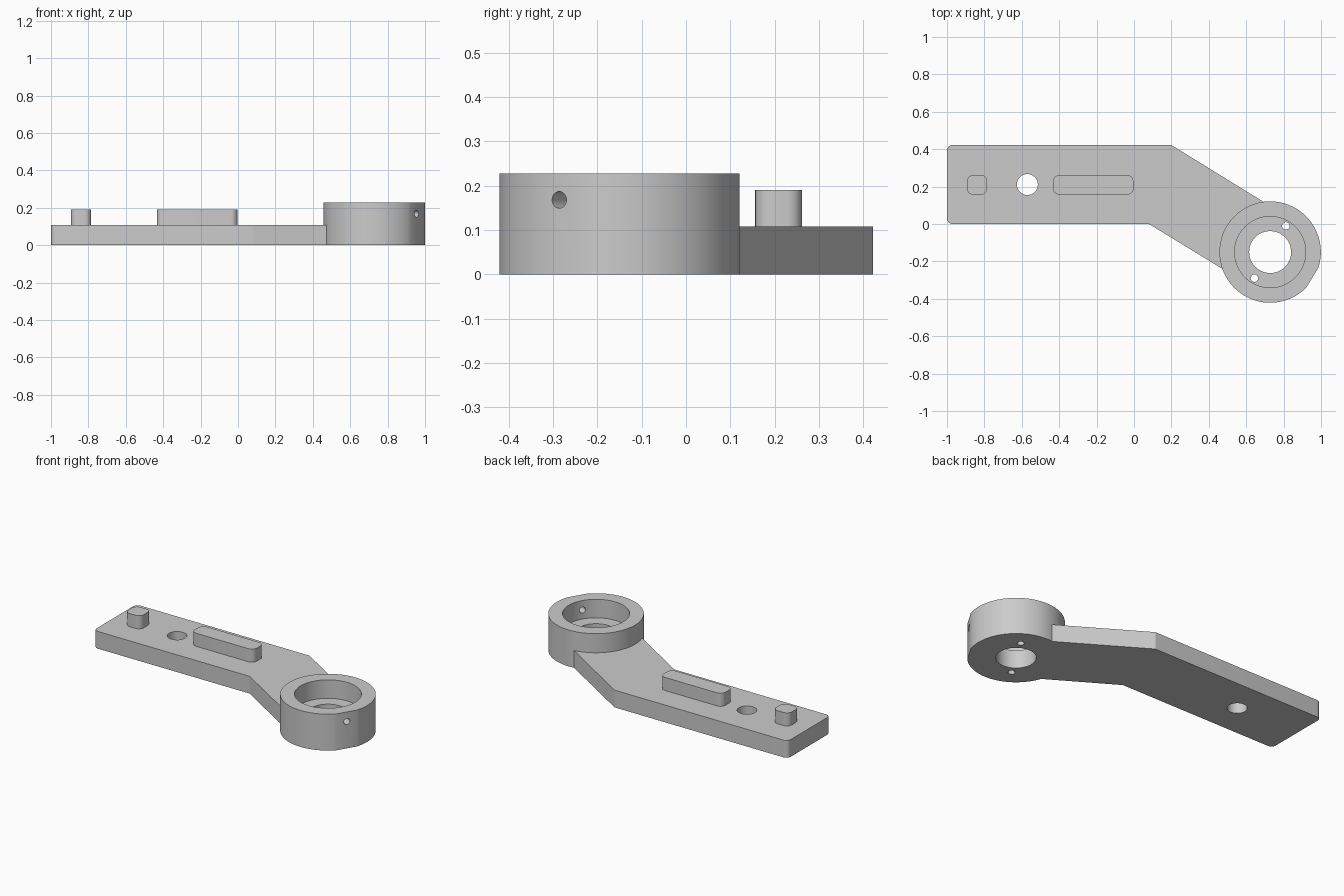
import bpy, bmesh
from math import sin, cos, pi, radians
from mathutils import Vector

cube = bpy.data.objects.get("Cube")
if cube:
    bpy.data.objects.remove(cube, do_unlink=True)

PLATE_H, RING_H, PAD_H = 0.108, 0.228, 0.19
HUB = Vector((0.728, -0.15))
RING_R = 0.271
FLAT = radians(-31)
HALF_FLAT = radians(13)

grey = bpy.data.materials.new("plain grey")
grey.use_nodes = True
colour = (0.6, 0.6, 0.6, 1)
grey.diffuse_color = colour
grey.node_tree.nodes["Principled BSDF"].inputs["Base Color"].default_value = colour


def prism(name, outline, z0, z1):
    """Extrude a flat outline from z0 to z1."""
    bm = bmesh.new()
    face = bm.faces.new([bm.verts.new((x, y, z0)) for x, y in outline])
    top = bmesh.ops.extrude_face_region(bm, geom=[face])["geom"]
    bmesh.ops.translate(bm, vec=(0, 0, z1 - z0),
                        verts=[g for g in top if isinstance(g, bmesh.types.BMVert)])
    bmesh.ops.recalc_face_normals(bm, faces=bm.faces)
    mesh = bpy.data.meshes.new(name)
    bm.to_mesh(mesh)
    bm.free()
    mesh.materials.append(grey)
    obj = bpy.data.objects.new(name, mesh)
    bpy.context.collection.objects.link(obj)
    return obj


def rounded(corners, steps=6):
    """Outline from (x, y, radius) corners; only square corners are rounded."""
    pts = []
    for i, (x, y, r) in enumerate(corners):
        p = Vector((x, y))
        if r == 0:
            pts.append(p)
            continue
        u = (Vector(corners[i - 1][:2]) - p).normalized()
        v = (Vector(corners[(i + 1) % len(corners)][:2]) - p).normalized()
        for k in range(steps + 1):
            t = k / steps * pi / 2
            pts.append(p + r * (u + v) - r * (v * cos(t) + u * sin(t)))
    return pts


def arc(centre, radius, start, end, count):
    return [centre + radius * Vector((cos(a), sin(a)))
            for a in (start + (end - start) * i / count for i in range(count))]


def circle(centre, radius, count=48):
    return arc(Vector(centre), radius, 0, 2 * pi, count)


def combine(target, tool, operation):
    mod = target.modifiers.new(operation.lower(), 'BOOLEAN')
    mod.operation = operation
    mod.solver = 'EXACT'
    mod.object = tool
    bpy.context.view_layer.objects.active = target
    bpy.ops.object.modifier_apply(modifier=mod.name)
    bpy.data.objects.remove(tool, do_unlink=True)


def smooth(obj):
    bpy.ops.object.select_all(action='DESELECT')
    obj.select_set(True)
    bpy.context.view_layer.objects.active = obj
    bpy.ops.object.shade_smooth_by_angle(angle=radians(25))


# Cranked arm plate, its angled end buried in the hub
along = (HUB - Vector((0.14, 0.21))).normalized()
side = Vector((-along.y, along.x)) * 0.21
end_a, end_b = HUB + side, HUB - side
bracket = prism("bracket_arm", rounded([
    (-1, 0, 0.03), (0.08, 0, 0), (*end_b, 0), (*end_a, 0),
    (0.2, 0.422, 0), (-1, 0.422, 0.03)]), 0, PLATE_H)

# Hub ring with one flat on its rim
rim = arc(HUB, RING_R, FLAT + HALF_FLAT, FLAT + 2 * pi - HALF_FLAT, 88)
rim += arc(HUB, RING_R, FLAT - HALF_FLAT, FLAT, 1)
combine(bracket, prism("hub_ring", rim, 0, RING_H), 'UNION')

# Counterbore, through bore, two pin holes and the arm hole
pin = Vector((cos(radians(59)), sin(radians(59)))) * 0.163
for name, centre, radius, bottom in [
        ("counterbore", HUB, 0.19, 0.112),
        ("hub_bore", HUB, 0.112, -0.1),
        ("pin_hole_back", HUB + pin, 0.02, -0.1),
        ("pin_hole_front", HUB - pin, 0.02, -0.1),
        ("arm_hole", (-0.57, 0.211), 0.056, -0.1)]:
    count = 80 if radius > 0.1 else 32
    combine(bracket, prism(name, circle(centre, radius, count), bottom, 0.4), 'DIFFERENCE')

# Set screw hole through the flat
out = Vector((cos(FLAT), sin(FLAT))) * 0.23
bpy.ops.mesh.primitive_cylinder_add(
    vertices=24, radius=0.019, depth=0.2,
    location=(HUB.x + out.x, HUB.y + out.y, 0.168), rotation=(0, pi / 2, FLAT))
screw = bpy.context.object
screw.name = "set_screw_hole"
screw.data.materials.append(grey)
combine(bracket, screw, 'DIFFERENCE')
smooth(bracket)

# Raised locating pads on the arm
for name, x0, x1 in [("short_pad", -0.893, -0.785), ("long_pad", -0.433, -0.003)]:
    r, y0, y1 = 0.034, 0.156, 0.262
    pad = prism(name, rounded([(x0, y0, r), (x1, y0, r), (x1, y1, r), (x0, y1, r)]),
                PLATE_H - 0.02, PAD_H)
    smooth(pad)
